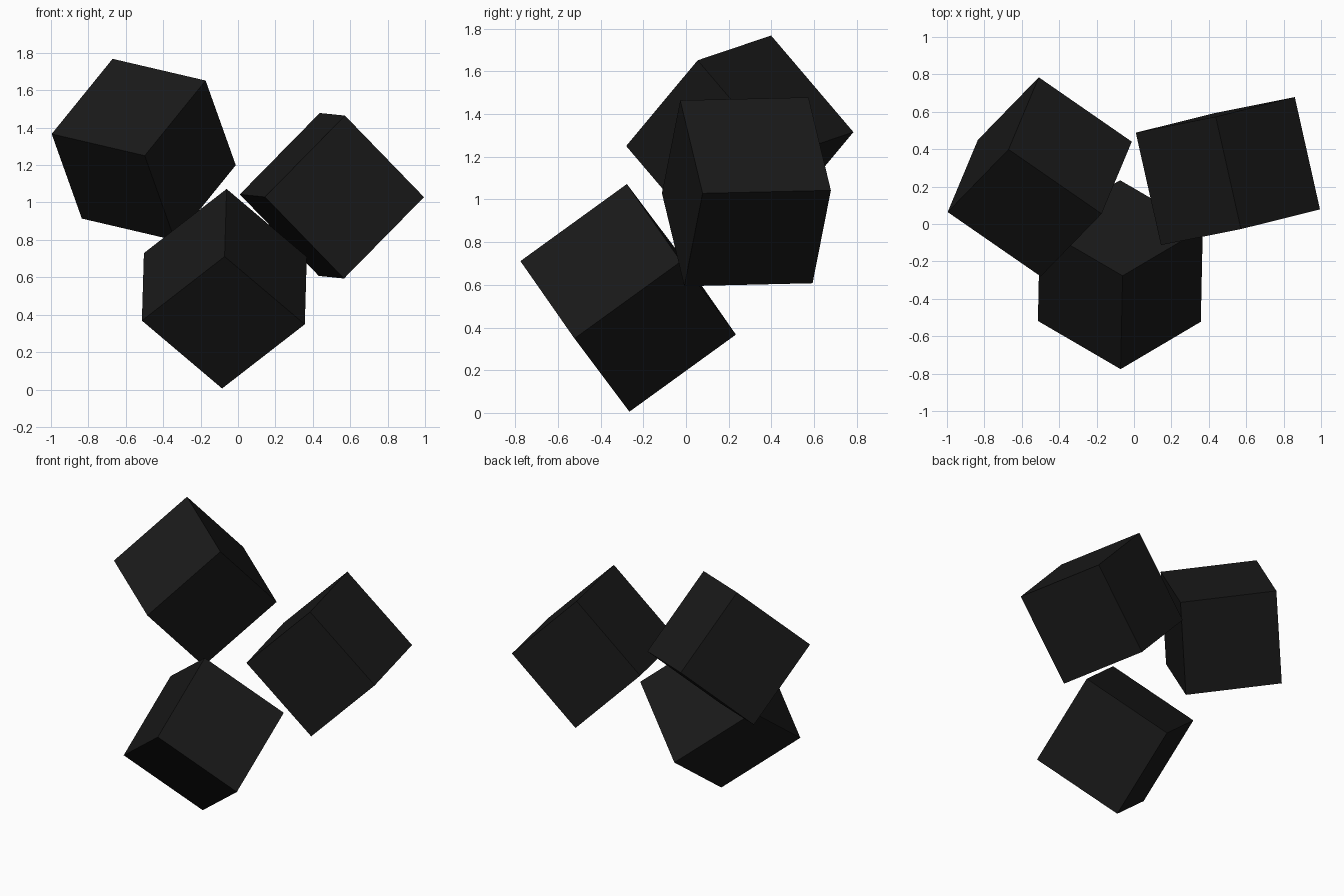
import bpy
from mathutils import Vector, Matrix

if "Cube" in bpy.data.objects:
    bpy.data.objects.remove(bpy.data.objects["Cube"])

SIDE = 0.616

black = bpy.data.materials.new("black")
black.diffuse_color = (0.01, 0.01, 0.01, 1)
black.use_nodes = True
black.node_tree.nodes["Principled BSDF"].inputs["Base Color"].default_value = black.diffuse_color


def tilted_cube(name, centre, edge_a, edge_b):
    """Cube whose local x and y axes follow two edge directions."""
    x = Vector(edge_a).normalized()
    b = Vector(edge_b)
    y = (b - x * b.dot(x)).normalized()
    z = x.cross(y)
    rot = Matrix((x, y, z)).transposed().to_4x4()
    bpy.ops.mesh.primitive_cube_add(size=SIDE)
    ob = bpy.context.object
    ob.name = name
    ob.matrix_world = Matrix.Translation(centre) @ rot
    ob.data.materials.append(black)


# Three loose cubes, each tumbled differently
tilted_cube("upper_left_cube", (-0.504, 0.252, 1.283),
            (-0.497, 0.344, 0.116), (0.333, 0.33, 0.40))
tilted_cube("lower_cube", (-0.073, -0.271, 0.539),
            (-0.441, 0.257, -0.342), (0.43, 0.252, -0.361))
tilted_cube("right_cube", (0.502, 0.283, 1.036),
            (-0.135, 0.602, 0.014), (0.431, 0.088, 0.439))
